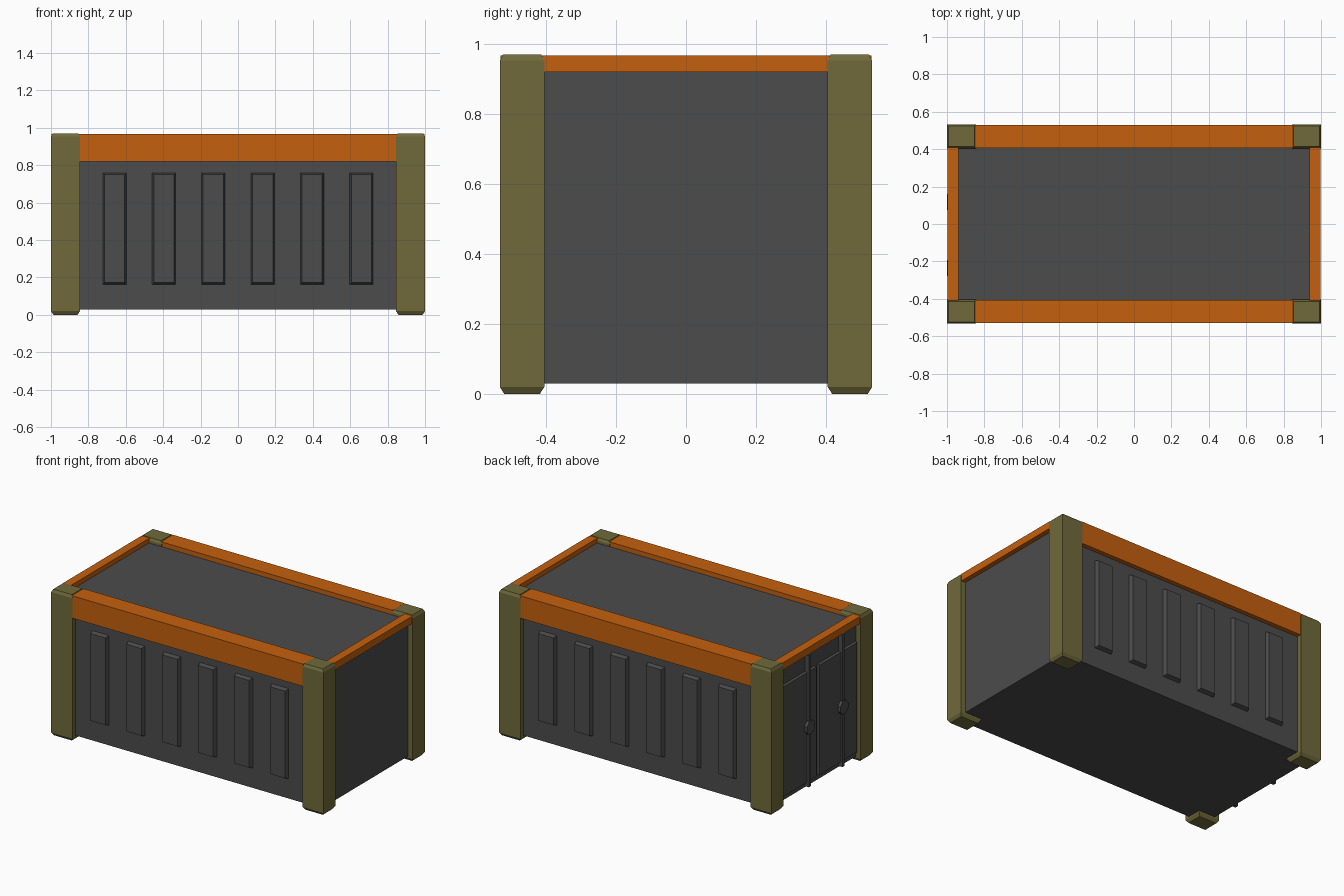
import bpy, bmesh, math
from mathutils import Matrix, Vector

cube = bpy.data.objects.get("Cube")
if cube:
    bpy.data.objects.remove(cube, do_unlink=True)


def material(name, rgb):
    m = bpy.data.materials.new(name)
    m.use_nodes = True
    colour = (*rgb, 1.0)
    m.diffuse_color = colour
    m.node_tree.nodes["Principled BSDF"].inputs["Base Color"].default_value = colour
    return m


GREY = material("dark grey metal", (0.072, 0.072, 0.072))
ORANGE = material("orange trim", (0.55, 0.117, 0.004))
OLIVE = material("olive posts", (0.16, 0.144, 0.043))


def finish(name, bm, mat):
    bmesh.ops.recalc_face_normals(bm, faces=bm.faces)
    mesh = bpy.data.meshes.new(name)
    bm.to_mesh(mesh)
    bm.free()
    mesh.materials.append(mat)
    obj = bpy.data.objects.new(name, mesh)
    bpy.context.collection.objects.link(obj)
    return obj


def box(name, lo, hi, mat, shape=None):
    """Box between two corners; shape may move its vertices."""
    bm = bmesh.new()
    bmesh.ops.create_cube(bm, size=1)
    lo, hi = Vector(lo), Vector(hi)
    for v in bm.verts:
        v.co = Vector([lo[i] + (v.co[i] + 0.5) * (hi[i] - lo[i]) for i in range(3)])
    if shape:
        shape(bm)
    return finish(name, bm, mat)


def raised_panel(name, axis, side, wall, depth, inset, lo, hi):
    """Plate on a wall whose outer face is smaller than its base."""
    other = 1 - axis
    outer = wall + depth
    a, b = [0, 0, lo[1]], [0, 0, hi[1]]
    a[other], b[other] = lo[0], hi[0]
    a[axis], b[axis] = sorted((side * (wall - 0.01), side * outer))
    mid = (Vector(a) + Vector(b)) / 2

    def taper(bm):
        for v in bm.verts:
            if abs(abs(v.co[axis]) - outer) < 1e-4:
                for i in (other, 2):
                    v.co[i] -= math.copysign(inset, v.co[i] - mid[i])
    return box(name, a, b, GREY, taper)


# Main body
WALL_X, WALL_Y = 0.965, 0.50
box("body", (-WALL_X, -WALL_Y, 0.03), (WALL_X, WALL_Y, 0.937), GREY)


# Corner posts with chamfered top and foot
def chamfer_ends(bm):
    for z, rise, inset in ((1, 0.018, 0.009), (-1, 0.02, 0.013)):
        cap = next(f for f in bm.faces if f.normal.z * z > 0.9)
        centre = cap.calc_center_median()
        new = bmesh.ops.extrude_discrete_faces(bm, faces=[cap])["faces"][0]
        for v in new.verts:
            v.co.z += z * rise
            v.co.x -= math.copysign(inset, v.co.x - centre.x)
            v.co.y -= math.copysign(inset, v.co.y - centre.y)


for sx, x_name in ((1, "left"), (-1, "right")):
    for sy, y_name in ((-1, "front"), (1, "back")):
        x0, x1 = sorted((sx * 0.845, sx))
        y0, y1 = sorted((sy * 0.405, sy * 0.532))
        box(f"{y_name}_{x_name}_post", (x0, y0, 0.02), (x1, y1, 0.953), OLIVE,
            chamfer_ends)

# Long top beams and ribbed side panels
for sy, side in ((-1, "front"), (1, "back")):
    y0, y1 = sorted((sy * 0.407, sy * 0.53))
    box(f"{side}_top_beam", (-0.85, y0, 0.82), (0.85, y1, 0.968), ORANGE)
    for i in range(6):
        x = (i - 2.5) * 0.264
        raised_panel(f"{side}_side_panel_{i + 1}", 1, sy, WALL_Y, 0.026, 0.012,
                     (x - 0.066, 0.16), (x + 0.066, 0.763))

# Short end rails
for sx, side in ((1, "left"), (-1, "right")):
    x0, x1 = sorted((sx * 0.938, sx * 0.996))
    box(f"{side}_end_rail", (x0, -0.41, 0.92), (x1, 0.41, 0.968), ORANGE)

# Doors with locking bars and round handles
for number, lo, hi, bar_y in ((1, 0.025, 0.40, 0.117), (2, -0.40, 0.005, -0.235)):
    raised_panel(f"door_{number}", 0, -1, WALL_X, 0.016, 0.006, (lo, 0.06), (hi, 0.80))
    box(f"door_bar_{number}", (-0.993, bar_y - 0.012, 0.035),
        (-0.96, bar_y + 0.012, 0.92), GREY)
    bm = bmesh.new()
    bmesh.ops.create_cone(
        bm, cap_ends=True, segments=8, radius1=0.046, radius2=0.046, depth=0.03,
        matrix=Matrix.Translation((-0.985, bar_y, 0.43))
        @ Matrix.Rotation(math.pi / 2, 4, "Y") @ Matrix.Rotation(math.pi / 8, 4, "Z"))
    finish(f"door_handle_{number}", bm, GREY)
